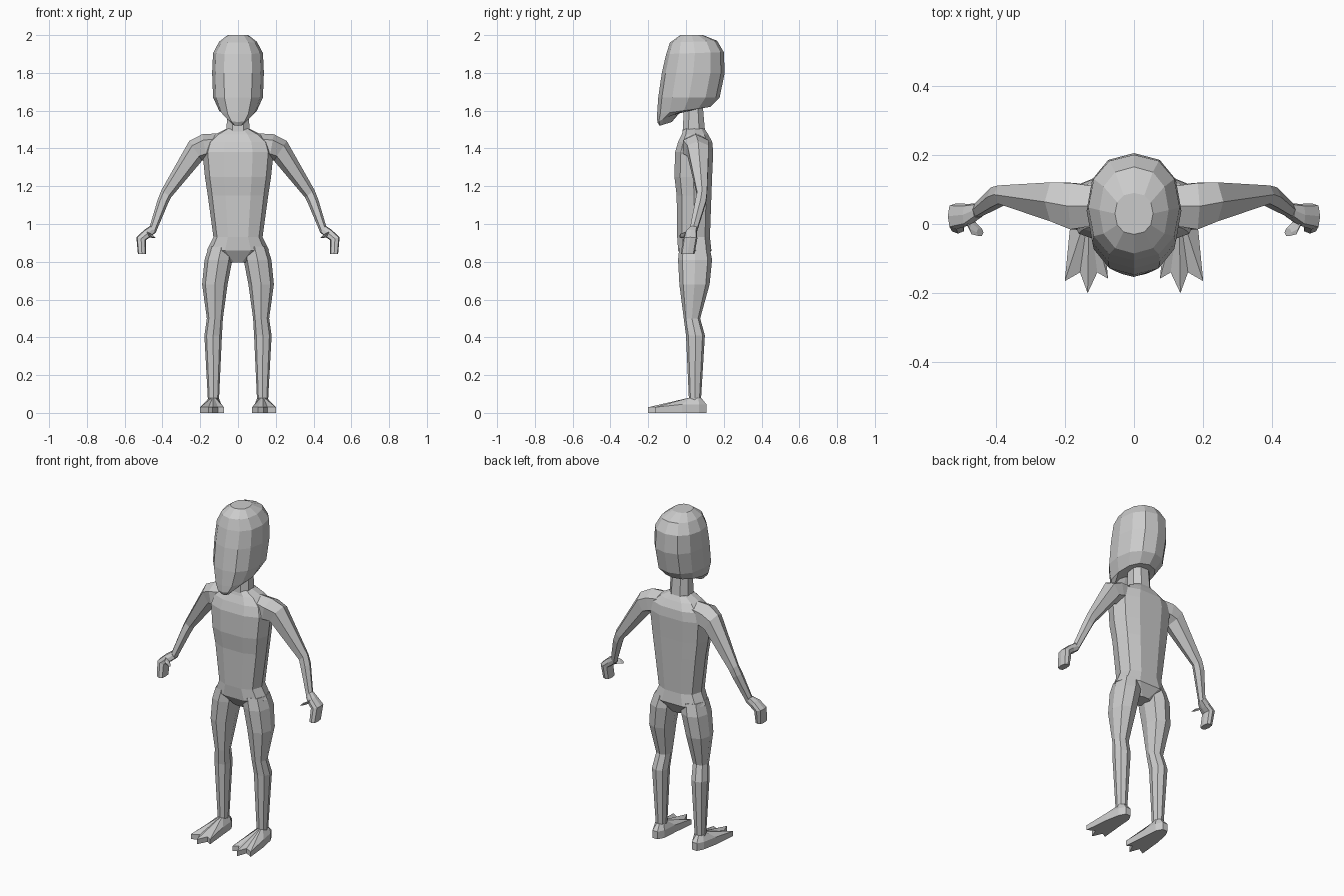
import bpy, bmesh
from math import cos, sin, pi
from mathutils import Vector

if "Cube" in bpy.data.objects:
    bpy.data.objects.remove(bpy.data.objects["Cube"])


def oval(a, b, c, d, n, p=1.0, turn=0.0):
    """Ring of n points; a-b are the ends of one axis, c-d the half-axis of the other."""
    mid, u = (Vector(a) + Vector(b)) / 2, (Vector(b) - Vector(a)) / 2
    v = (Vector(d) - Vector(c)) / 2
    power = lambda t: (1 if t > 0 else -1) * abs(t) ** p
    angles = [2 * pi * (i + turn) / n for i in range(n)]
    return [mid + u * power(cos(t)) + v * power(sin(t)) for t in angles]


def loft(name, rings, mirror=False):
    """Skin a list of equal-sized point rings and cap both ends."""
    bm = bmesh.new()
    rows = [[bm.verts.new(p) for p in ring] for ring in rings]
    n = len(rows[0])
    for lo, hi in zip(rows, rows[1:]):
        for i in range(n):
            j = (i + 1) % n
            bm.faces.new((lo[i], lo[j], hi[j], hi[i]))
    bm.faces.new(rows[0][::-1])
    bm.faces.new(rows[-1])
    bmesh.ops.recalc_face_normals(bm, faces=bm.faces)
    mesh = bpy.data.meshes.new(name)
    bm.to_mesh(mesh)
    bm.free()
    obj = bpy.data.objects.new(name, mesh)
    bpy.context.collection.objects.link(obj)
    if mirror:
        obj.modifiers.new("Mirror", 'MIRROR').use_mirror_merge = False
    return obj


def level(x0, x1, y0, y1, z0, z1, n, p=1.0, turn=0.0):
    """Ring spanning x0-x1 and y0-y1, tilted from z0 at the front to z1 at the back."""
    zm = (z0 + z1) / 2
    return oval((x0, (y0 + y1) / 2, zm), (x1, (y0 + y1) / 2, zm),
                (0, y0, z0), (0, y1, z1), n, p, turn)


# Head, chin to crown: half width, front y, back y, front z, back z
head = [(.03, -.14, -.075, 1.52, 1.54), (.065, -.152, -.02, 1.54, 1.605),
        (.10, -.153, .13, 1.58, 1.62), (.132, -.147, .178, 1.67, 1.67),
        (.137, -.128, .205, 1.80, 1.80), (.132, -.105, .20, 1.90, 1.91),
        (.10, -.085, .165, 1.96, 1.97), (.055, -.03, .09, 2.0, 2.0)]
loft("head", [level(-w, w, f, b, zf, zb, 12, .88) for w, f, b, zf, zb in head])

# Torso: half width, front y, back y, z
torso = [(.05, .0, .10, .795), (.165, -.045, .138, .86), (.13, -.05, .13, .93),
         (.16, -.053, .138, 1.15), (.175, -.065, .142, 1.25), (.188, -.062, .148, 1.38),
         (.17, -.045, .142, 1.435), (.12, -.025, .12, 1.475), (.06, -.015, .10, 1.505)]
loft("torso", [level(-w, w, f, b, z, z, 10, .75) for w, f, b, z in torso])

# Neck
loft("neck", [level(-w, w, f, b, z, z, 8, .85, .5)
              for w, f, b, z in [(.065, -.022, .105, 1.49), (.06, -.012, .09, 1.65)]])

# Legs: inner x, outer x, front y, back y, z
leg = [(.105, .155, .02, .075, .05), (.10, .16, .015, .08, .08), (.085, .178, .0, .10, .41),
       (.08, .165, -.012, .075, .50), (.055, .19, -.035, .125, .68),
       (.03, .177, -.042, .138, .81), (.02, .155, -.035, .125, .88)]
loft("leg", [level(a, b, f, k, z, z, 8, .85) for a, b, f, k, z in leg], True)

# Feet: three-toed outline rising to the ankle
outline = [(.2, -.165), (.156, -.14), (.134, -.2), (.106, -.14), (.075, -.158), (.088, -.02),
           (.095, .07), (.115, .108), (.148, .108), (.168, .07), (.186, -.02)]
centre = Vector((.13, .048))
ankle = []
for x, y in outline:
    d = (Vector((x, y)) - centre).normalized() * .033
    ankle.append((centre.x + d.x, centre.y + d.y, .08))
loft("foot", [[(x, y, 0) for x, y in outline],
              [(x, y, .03 if y < -.1 else .045) for x, y in outline], ankle], True)


def limb(sections, n, p):
    """Rings from (outer x, outer z, inner x, inner z, front y, back y)."""
    return [oval((xi, (f + b) / 2, zi), (xo, (f + b) / 2, zo), (0, f, 0), (0, b, 0), n, p)
            for xo, zo, xi, zi, f, b in sections]


# Arms, shoulder to wrist
arm = [(.10, 1.48, .10, 1.36, -.01, .115), (.19, 1.475, .165, 1.34, -.025, .128),
       (.258, 1.44, .19, 1.335, .0, .128), (.405, 1.18, .355, 1.14, .055, .115),
       (.425, 1.13, .372, 1.105, .045, .11), (.468, .985, .435, .955, .018, .062)]
loft("arm", limb(arm, 6, .9), True)

# Hands: palm bending down into closed fingers
hand = [(.465, .99, .435, .955, .018, .06), (.495, .97, .465, .93, -.005, .058),
        (.538, .93, .488, .915, -.015, .06), (.53, .84, .488, .84, -.028, .045)]
loft("hand", limb(hand, 8, .6), True)

# Thumbs
thumb = [(.49, .965, .47, .93, .0, .035), (.475, .955, .45, .925, -.032, .005),
         (.455, .945, .435, .925, -.036, -.012)]
loft("thumb", limb(thumb, 6, .9), True)
